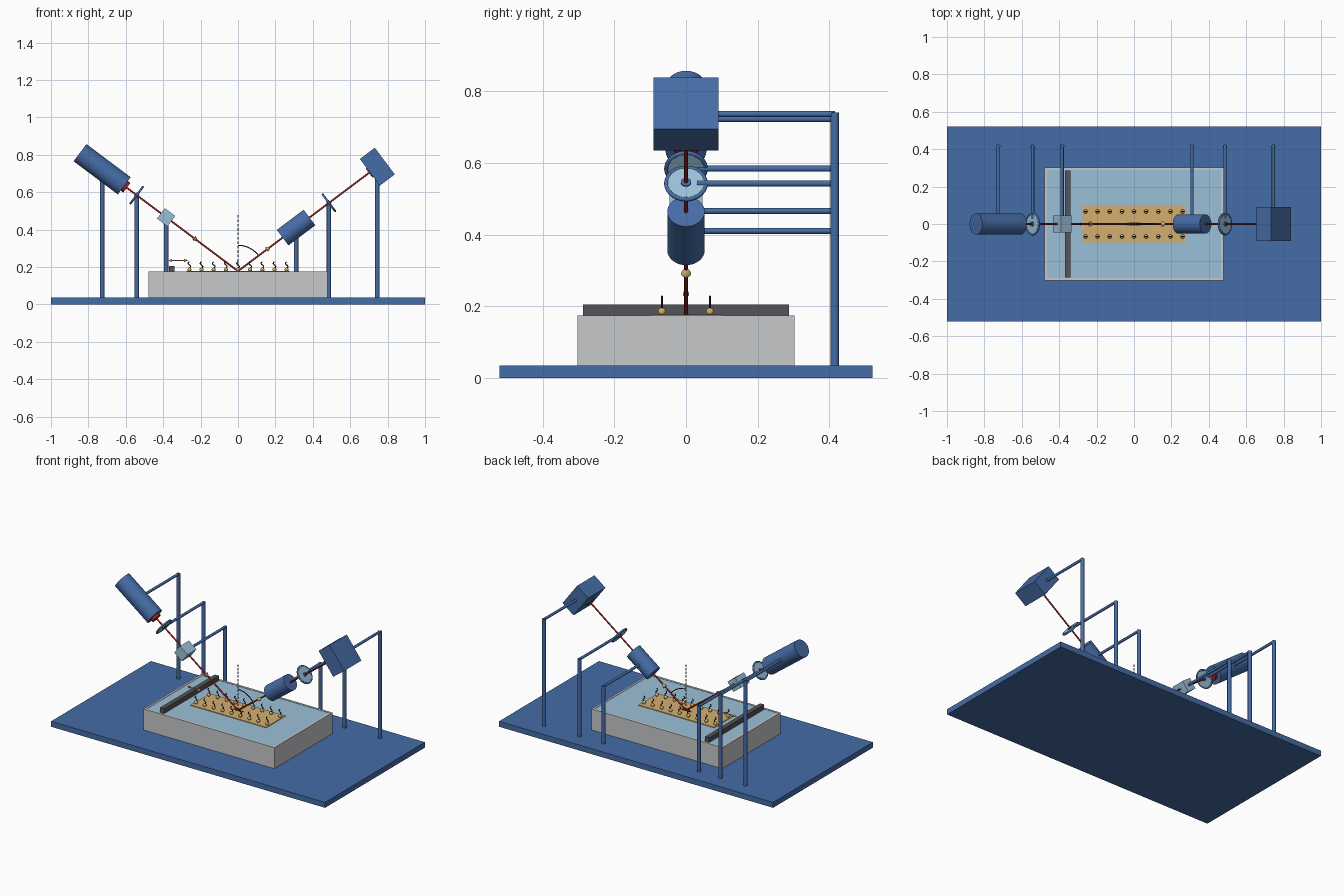
import bpy
import math
from mathutils import Vector, Matrix

if "Cube" in bpy.data.objects:
    bpy.data.objects.remove(bpy.data.objects["Cube"], do_unlink=True)


def material(name, rgb):
    m = bpy.data.materials.new(name)
    m.use_nodes = True
    m.diffuse_color = (*rgb, 1)
    m.node_tree.nodes["Principled BSDF"].inputs["Base Color"].default_value = (*rgb, 1)
    return m


BLUE = material("steel_blue", (0.06, 0.15, 0.38))
GLASS = material("pale_blue", (0.33, 0.53, 0.69))
GREY = material("light_grey", (0.57, 0.58, 0.6))
TAN = material("gold_tan", (0.65, 0.43, 0.16))
DARK = material("dark_grey", (0.09, 0.09, 0.1))
RED = material("deep_red", (0.32, 0.015, 0.012))
BLACK = material("black", (0.015, 0.015, 0.018))

HIT = Vector((0, 0, 0.178))          # point where the beam meets the film
IN = Vector((-0.8, 0, 0.6))          # from the film towards the source
OUT = Vector((0.8, 0, 0.6))          # from the film towards the detector
POST_Y = 0.415


def finish(name, mat, smooth=False):
    ob = bpy.context.object
    ob.name = name
    ob.data.materials.append(mat)
    if smooth:
        bpy.ops.object.shade_smooth_by_angle(angle=math.radians(40))
    return ob


def box(name, mat, centre, size, pitch=0):
    bpy.ops.mesh.primitive_cube_add(size=1)
    ob = finish(name, mat)
    ob.data.transform(Matrix.Diagonal((*size, 1)))
    ob.location = centre
    ob.rotation_euler.y = pitch
    return ob


def rod(name, mat, a, b, r, r2=None, sides=24):
    """Cylinder or cone running from a to b."""
    a, b = Vector(a), Vector(b)
    bpy.ops.mesh.primitive_cone_add(vertices=sides, radius1=r, radius2=r if r2 is None else r2,
                                    depth=(b - a).length, location=(a + b) / 2)
    ob = finish(name, mat, True)
    ob.rotation_euler = (b - a).to_track_quat('Z', 'Y').to_euler()
    return ob


def tube(name, mat, points, r):
    cu = bpy.data.curves.new(name, 'CURVE')
    cu.dimensions = '3D'
    cu.bevel_depth = r
    cu.bevel_resolution = 2
    cu.use_fill_caps = True
    sp = cu.splines.new('POLY')
    sp.points.add(len(points) - 1)
    for p, co in zip(sp.points, points):
        p.co = (*co, 1)
    ob = bpy.data.objects.new(name, cu)
    bpy.context.collection.objects.link(ob)
    bpy.ops.object.select_all(action='DESELECT')
    bpy.context.view_layer.objects.active = ob
    ob.select_set(True)
    bpy.ops.object.convert(target='MESH')
    return finish(name, mat, True)


def along(direction, d):
    return HIT + direction * d


def stand(name, point):
    """Upright post behind the bench with an arm reaching to the part."""
    x, _, z = point
    rod(name + "_post", BLUE, (x, POST_Y, 0.03), (x, POST_Y, z + 0.004), 0.012, sides=16)
    rod(name + "_arm", BLUE, (x, 0.03, z), (x, POST_Y, z), 0.0085, sides=16)


def wave_plate(name, direction, d):
    """Thin glass disc in a ring mount, square to the beam."""
    c = along(direction, d)
    rod(name + "_glass", GLASS, c - direction * 0.004, c + direction * 0.004, 0.053, sides=32)
    bpy.ops.mesh.primitive_torus_add(major_segments=40, minor_segments=10, location=c,
                                     major_radius=0.055, minor_radius=0.006)
    ring = finish(name + "_ring", BLUE, True)
    ring.rotation_euler = direction.to_track_quat('Z', 'Y').to_euler()
    rod(name + "_hub", BLUE, c - direction * 0.008, c + direction * 0.008, 0.014)
    stand(name, c)


# Base plate
box("base_plate", BLUE, (0, 0, 0.018), (2, 1.04, 0.036))

# Trough: floor, four walls and the water
LX, LY, WALL, TOP = 0.478, 0.303, 0.014, 0.175
box("trough_floor", GREY, (0, 0, 0.09), (2 * LX - 0.01, 2 * LY - 0.01, 0.11))
for s, side in ((1, "left"), (-1, "right")):
    box("trough_wall_" + side, GREY, (s * (LX - WALL / 2), 0, (TOP + 0.035) / 2),
        (WALL, 2 * LY, TOP - 0.035))
for s, side in ((1, "back"), (-1, "front")):
    box("trough_wall_" + side, GREY, (0, s * (LY - WALL / 2), (TOP + 0.035) / 2),
        (2 * (LX - WALL), WALL, TOP - 0.035))
box("water", GLASS, (0, 0, 0.158), (2 * (LX - WALL), 2 * (LY - WALL), 0.03))
box("barrier", DARK, (-0.355, 0, 0.188), (0.03, 0.574, 0.034))
box("film", TAN, (0, 0, 0.1745), (0.55, 0.2, 0.006))

# Film molecules: round heads with wavy tails
bpy.ops.mesh.primitive_uv_sphere_add(segments=16, ring_count=10, radius=0.011)
head = finish("molecule_head", TAN, True)
steps = 14
tail = tube("molecule_tail", BLACK,
            [(0.007 * math.sin(2 * math.pi * i / steps), 0, 0.008 + 0.034 * i / steps)
             for i in range(steps + 1)], 0.003)
for row in (-0.067, 0.067):
    for col in range(9):
        for part in (head, tail):
            ob = part.copy()
            ob.location = ((col - 4) * 0.065, row, 0.186)
            bpy.context.collection.objects.link(ob)
for part in (head, tail):
    bpy.data.objects.remove(part, do_unlink=True)

# Beam with direction arrows
rod("incoming_beam", RED, along(IN, 0.78), HIT, 0.005, sides=12)
rod("reflected_beam", RED, HIT, along(OUT, 0.9), 0.005, sides=12)
rod("incoming_arrow", TAN, along(IN, 0.295), along(IN, 0.262), 0.014, 0)
rod("reflected_arrow", TAN, along(OUT, 0.19), along(OUT, 0.223), 0.014, 0)
spot = rod("beam_spot", RED, (0, 0, 0.176), (0, 0, 0.179), 0.008)
spot.scale.x = 5

# Light source
c = along(IN, 0.908)
rod("source_body", BLUE, c + IN * 0.148, c - IN * 0.148, 0.057, sides=32)
rod("source_aperture", RED, c - IN * 0.14, c - IN * 0.165, 0.032)
stand("source", c)

# Polariser block and the two wave plates
c = along(IN, 0.48)
box("polariser", GLASS, c, (0.07, 0.092, 0.07), math.atan2(0.6, 0.8))
stand("polariser", c)
wave_plate("incoming_plate", IN, 0.677)
wave_plate("reflected_plate", OUT, 0.608)

# Analyser
c = along(OUT, 0.388)
rod("analyser_body", BLUE, c - OUT * 0.09, c + OUT * 0.09, 0.052, sides=32)
stand("analyser", c)

# Detector
c = along(OUT, 0.931)
box("detector_body", BLUE, c, (0.1, 0.18, 0.178), -math.atan2(0.6, 0.8))
rod("detector_aperture", DARK, c - OUT * 0.045, c - OUT * 0.056, 0.03)
stand("detector", c)

# Dashed normal line and the angle arc
for i in range(13):
    z = 0.182 + i * 0.0235
    rod("normal_dash", DARK, (0, 0, z), (0, 0, z + 0.014), 0.003, sides=8)
sweep = math.atan2(0.8, 0.6)
tube("angle_arc", BLACK, [HIT + 0.138 * Vector((math.sin(sweep * i / 20), 0, math.cos(sweep * i / 20)))
                          for i in range(21)], 0.0028)

# Double arrow for barrier travel
rod("travel_shaft", TAN, (-0.355, 0, 0.235), (-0.285, 0, 0.235), 0.003, sides=12)
for s in (-1, 1):
    rod("travel_arrow", TAN, (-0.32 + s * 0.032, 0, 0.235), (-0.32 + s * 0.052, 0, 0.235), 0.009, 0)
